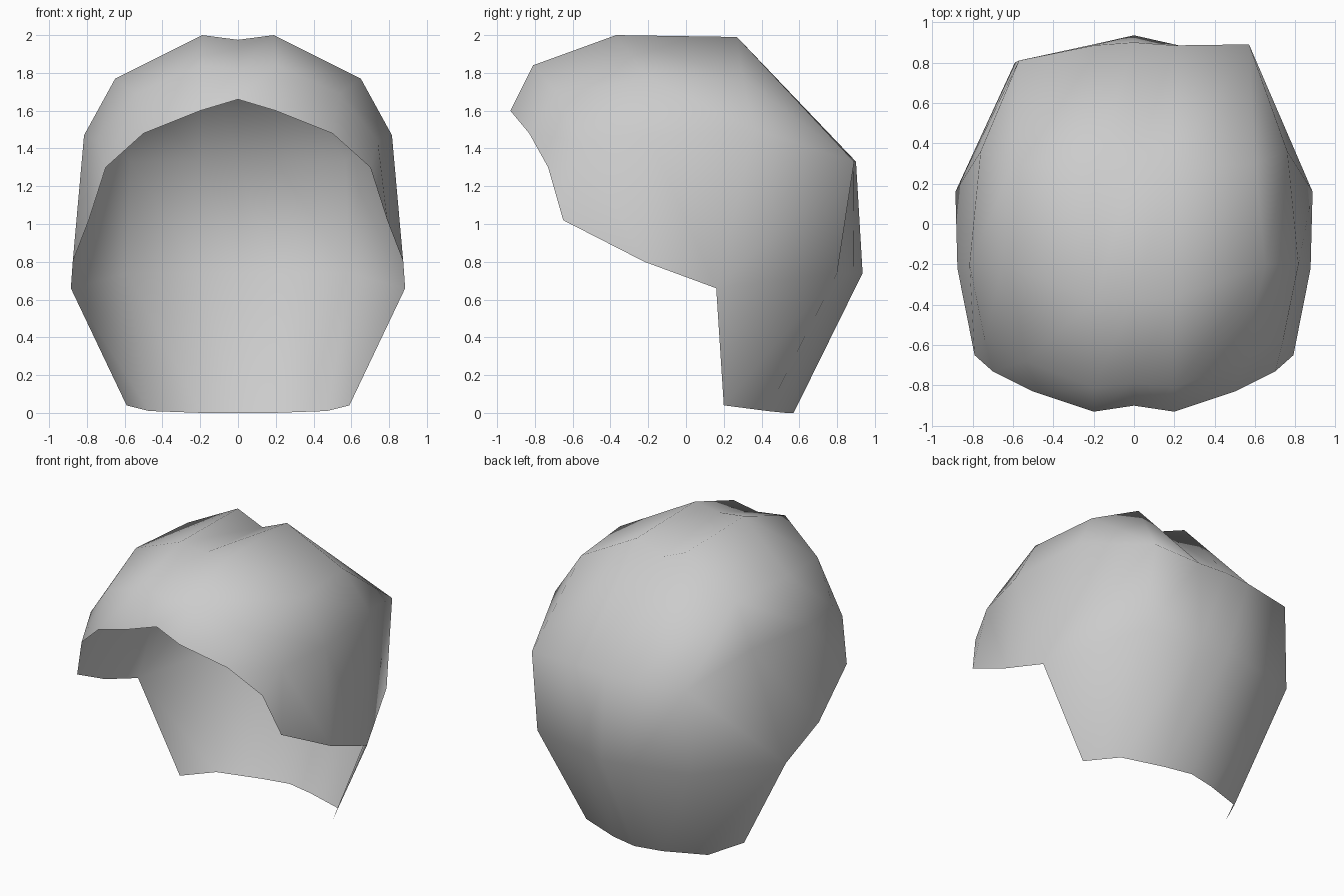
import bpy, bmesh
from mathutils import Vector

if "Cube" in bpy.data.objects:
    bpy.data.objects.remove(bpy.data.objects["Cube"])

# Half cross-bands from the centre line out to the right rim, ordered front to nape.
# Repeated points close the bands down to triangles where columns merge.
bands = [
    [(0, -.90, 1.66), (.20, -.93, 1.60), (.50, -.83, 1.48), (.70, -.73, 1.30), (.79, -.65, 1.02)],
    [(0, -.79, 1.82), (.20, -.81, 1.84), (.54, -.68, 1.69), (.74, -.57, 1.44), (.79, -.65, 1.02)],
    [(0, -.37, 1.975), (.19, -.37, 2.0), (.65, -.20, 1.77), (.815, -.20, 1.47), (.875, -.22, .80)],
    [(0, .27, 1.91), (.19, .27, 1.99), (.60, .30, 1.77), (.76, .36, 1.50), (.885, .16, .66)],
    [(0, .90, 1.33), (.20, .885, 1.33), (.57, .85, 1.33), (.57, .85, 1.33), (.885, .16, .66)],
    [(0, .935, .74), (.20, .89, .74), (.59, .80, .74), (.59, .80, .74), (.885, .16, .66)],
    [(0, .57, 0), (.19, .53, 0), (.47, .43, .01), (.47, .43, .01), (.59, .20, .04)],
]

bm = bmesh.new()
verts = {}


def vert(p, side):
    x, y, z = p[0] * side, p[1], p[2]
    if p == (.57, .85, 1.33):          # the back corners are slightly uneven
        y += .04 * side
    key = (round(x, 3), round(y, 3), round(z, 3))
    if key not in verts:
        verts[key] = bm.verts.new(key)
    return verts[key]


# Open hair shell, both halves
for side in (1, -1):
    for a, b in zip(bands, bands[1:]):
        for i in range(4):
            loop = [vert(p, side) for p in (a[i], a[i + 1], b[i + 1], b[i])]
            loop = list(dict.fromkeys(loop))
            if len(loop) > 2:
                bm.faces.new(loop if side > 0 else loop[::-1])

# Make every face point outward
for f in bm.faces:
    f.normal_update()
    f.smooth = True
    if f.normal.dot(f.calc_center_median() - Vector((0, 0, .9))) < 0:
        f.normal_flip()

mesh = bpy.data.meshes.new("hair_shell")
bm.to_mesh(mesh)
bm.free()

grey = bpy.data.materials.new("light_grey")
grey.diffuse_color = (.6, .6, .6, 1)
grey.use_nodes = True
grey.node_tree.nodes["Principled BSDF"].inputs["Base Color"].default_value = grey.diffuse_color
mesh.materials.append(grey)
bpy.context.collection.objects.link(bpy.data.objects.new("hair_shell", mesh))
